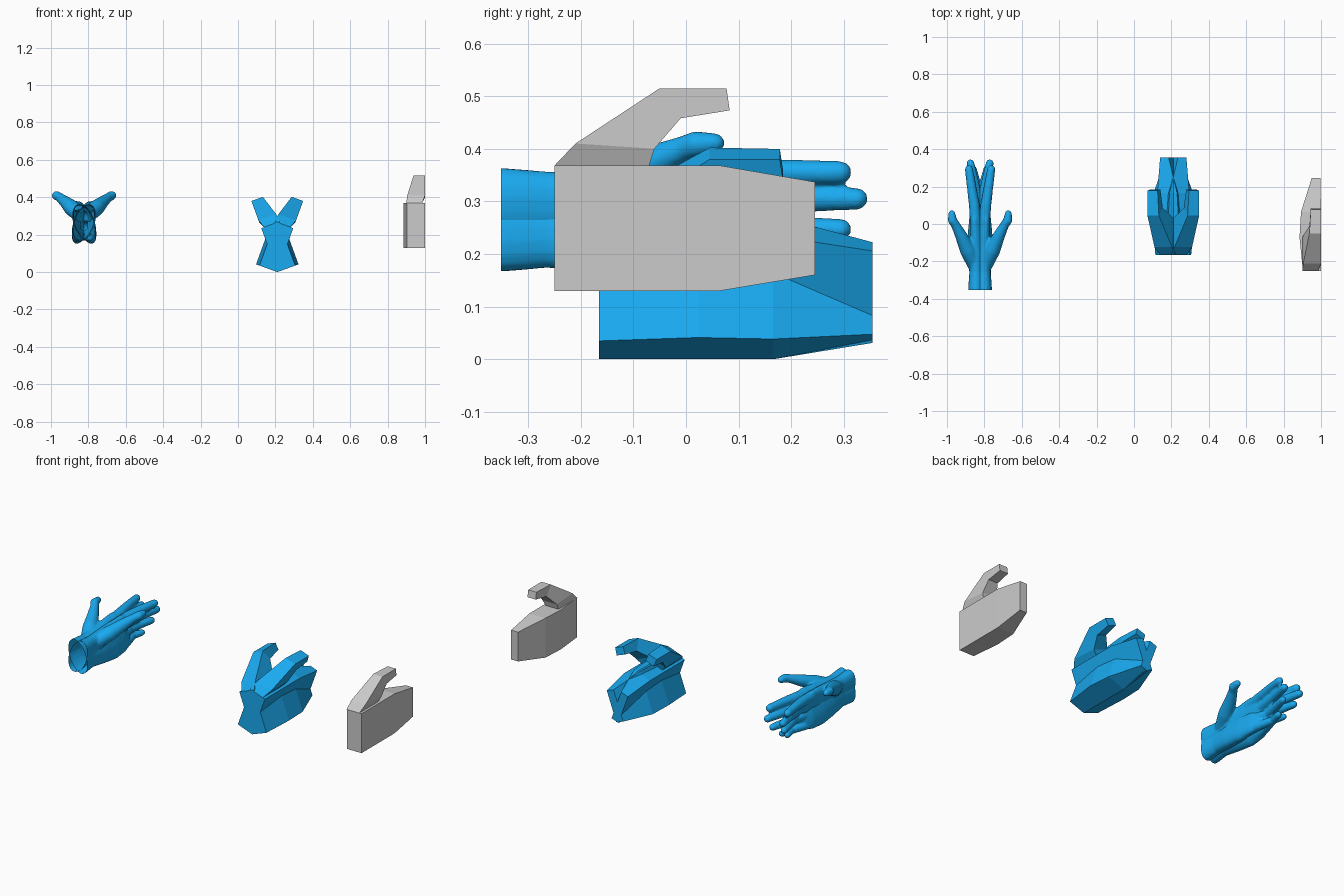
import bpy, bmesh
from math import cos, sin, pi, radians
from mathutils import Vector, Matrix

if "Cube" in bpy.data.objects:
    bpy.data.objects.remove(bpy.data.objects["Cube"])

blue = bpy.data.materials.new("blue")
blue.diffuse_color = (0.01, 0.40, 0.87, 1)
blue.use_nodes = True
blue.node_tree.nodes["Principled BSDF"].inputs["Base Color"].default_value = blue.diffuse_color


def loft(bm, rings, cap_start=True):
    loops = [[bm.verts.new(p) for p in r] for r in rings]
    n = len(loops[0])
    for a, b in zip(loops, loops[1:]):
        for i in range(n):
            j = (i + 1) % n
            bm.faces.new((a[i], a[j], b[j], b[i]))
    if cap_start:
        bm.faces.new(loops[0][::-1])
    bm.faces.new(loops[-1])


def tube(bm, stations, sides=20):
    """Elliptical tube through (x, y, z, rx, rz), rings turned to the path."""
    pts = [Vector(s[:3]) for s in stations]
    rings = []
    for i, s in enumerate(stations):
        t = pts[min(i + 1, len(pts) - 1)] - pts[max(i - 1, 0)]
        q = Vector((0, 1, 0)).rotation_difference(t)
        rings.append([pts[i] + q @ Vector((s[3] * cos(2 * pi * k / sides), 0,
                                           s[4] * sin(2 * pi * k / sides)))
                      for k in range(sides)])
    loft(bm, rings)


def digit(bm, path):
    """Finger through (x, y, z, r) with a rounded tip."""
    st = [(x, y, z, r, r) for x, y, z, r in path]
    d = (Vector(path[-1][:3]) - Vector(path[-2][:3])).normalized()
    end, r = Vector(path[-1][:3]), path[-1][3]
    for a in (30, 55, 75):
        p = end + d * r * sin(radians(a))
        st.append((*p, r * cos(radians(a)), r * cos(radians(a))))
    tube(bm, st)


def finish(bm, name, matrix=Matrix(), mat=None):
    bm.transform(matrix)
    bmesh.ops.recalc_face_normals(bm, faces=bm.faces)
    me = bpy.data.meshes.new(name)
    bm.to_mesh(me)
    bm.free()
    ob = bpy.data.objects.new(name, me)
    bpy.context.collection.objects.link(ob)
    if mat:
        me.materials.append(mat)
    return ob


def mitten():
    """Blocky hand, origin at its lower palm-side edge at the wrist."""
    bm = bmesh.new()
    palm = [(-.25, .903, 1.0, .13, .368), (-.07, .885, 1.0, .13, .368),
            (.065, .893, 1.0, .13, .368), (.245, .95, .996, .16, .337)]
    loft(bm, [[(l, y, b), (r, y, b), (r, y, t), (l, y, t)] for y, l, r, b, t in palm])
    # thumb: left x, right x, then back and front edge as (y, z)
    thumb = [(.90, .985, (-.25, .368), (-.07, .368)), (.905, 1.0, (-.21, .41), (-.06, .40)),
             (.938, 1.0, (-.05, .515), (-.01, .458)), (.945, 1.0, (.077, .515), (.083, .473))]
    loft(bm, [[(l, *a), (r, *a), (r, *b), (l, *b)] for l, r, a, b in thumb], False)
    bm.transform(Matrix.Translation((-1.0, .25, -.13)))
    return bm


tilt = Matrix.Rotation(radians(20), 4, 'Y')
flip = Matrix.Scale(-1, 4, (1, 0, 0))

# grey block hand
finish(mitten(), "grey_mitten", Matrix.Translation((1.0, -.25, .13)))

# crossed pair of faceted hands
place = Matrix.Translation((.21, -.165, 0))
for name, m in (("faceted_hand_left", tilt), ("faceted_hand_right", flip @ tilt)):
    finish(mitten(), name, place @ m @ Matrix.Scale(1.05, 4), blue)

# detailed hand: overlapping palm, thumb and fingers fused by a remesh
bm = bmesh.new()
tube(bm, [(0, -.42, 0, .056, .104), (0, -.34, 0, .056, .103), (0, -.26, 0, .050, .096),
          (-.003, -.16, -.005, .052, .106), (-.005, -.06, -.005, .047, .118),
          (-.005, .03, .003, .038, .118), (0, .08, .005, .028, .105), (0, .10, .005, .015, .08)])
digit(bm, [(.01, -.22, .05, .04), (.035, -.14, .095, .043), (.058, -.06, .14, .032),
           (.077, -.005, .172, .024), (.09, .02, .186, .025), (.092, .055, .189, .019)])
digit(bm, [(-.005, 0, .08, .03), (0, .10, .09, .029), (.012, .20, .10, .025),
           (.025, .293, .105, .022)])
digit(bm, [(-.01, 0, .03, .03), (0, .11, .038, .029), (.015, .22, .048, .025),
           (.035, .325, .055, .021)])
digit(bm, [(-.01, 0, -.03, .03), (0, .10, -.02, .027), (.02, .20, -.012, .024),
           (.042, .295, -.004, .020)])
digit(bm, [(-.005, -.02, -.085, .029), (.003, .07, -.08, .025), (.02, .15, -.072, .022),
           (.042, .235, -.064, .018)])
hand = finish(bm, "hand_source")
rem = hand.modifiers.new("fuse", 'REMESH')
rem.mode, rem.voxel_size = 'VOXEL', .006
sm = hand.modifiers.new("smooth", 'SMOOTH')
sm.factor, sm.iterations = .5, 6
fused = bpy.data.meshes.new_from_object(hand.evaluated_get(bpy.context.evaluated_depsgraph_get()))
bpy.data.objects.remove(hand)

# crossed pair of detailed hands, cut open at the wrist
place = Matrix.Translation((-.823, 0, .265))
for name, m in (("detailed_hand_left", tilt), ("detailed_hand_right", flip @ tilt)):
    bm = bmesh.new()
    bm.from_mesh(fused)
    bmesh.ops.bisect_plane(bm, geom=bm.verts[:] + bm.edges[:] + bm.faces[:],
                           plane_co=(0, -.352, 0), plane_no=(0, -1, 0), clear_outer=True)
    ob = finish(bm, name, place @ m, blue)
    ob.data.shade_smooth()
